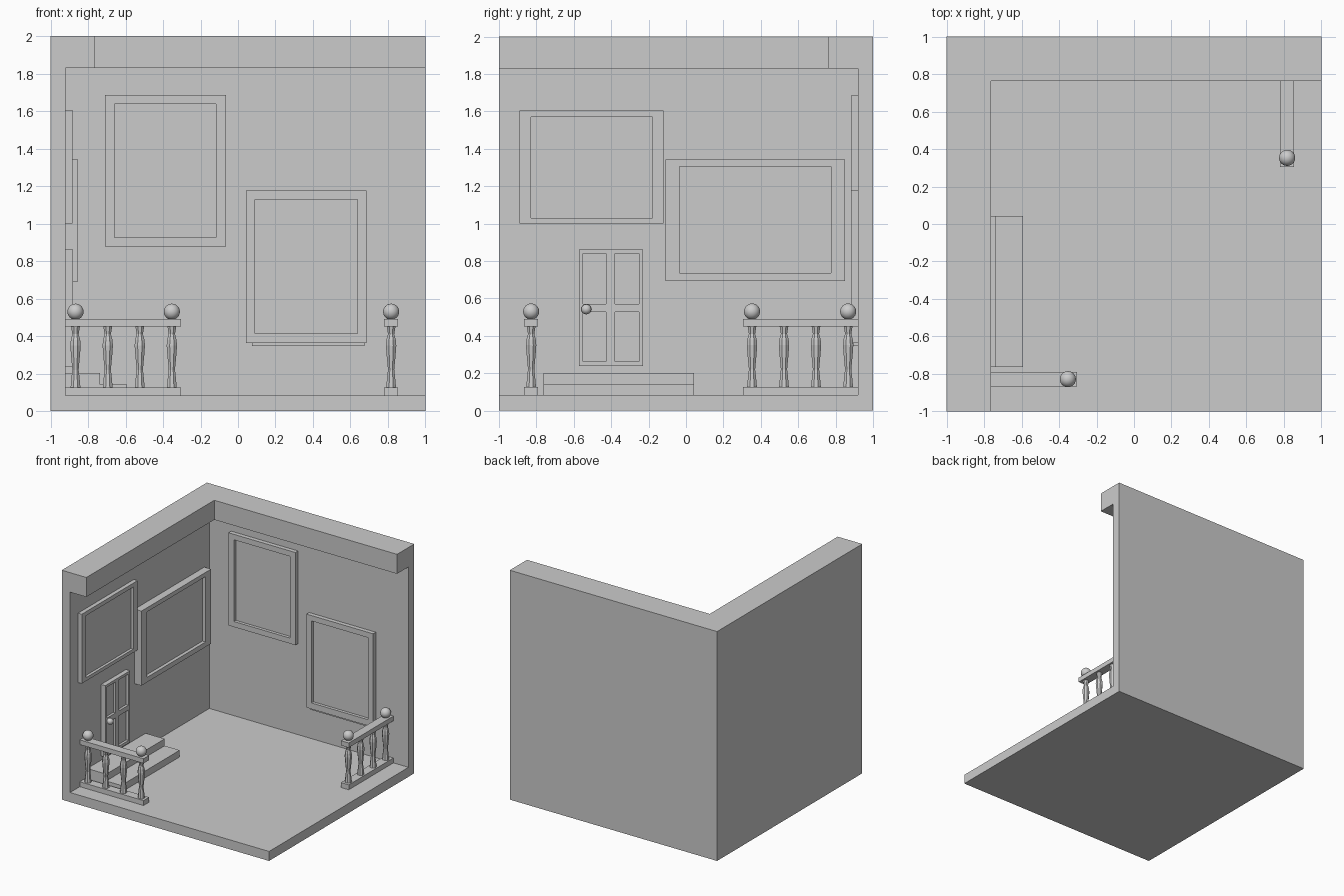
import bpy, bmesh
from mathutils import Vector
from math import cos, sin, pi

if "Cube" in bpy.data.objects:
    bpy.data.objects.remove(bpy.data.objects["Cube"])

IN = 0.92     # inner face of both walls
FLOOR = 0.083


def finish(name, bm, smooth=False):
    bmesh.ops.recalc_face_normals(bm, faces=bm.faces)
    mesh = bpy.data.meshes.new(name)
    bm.to_mesh(mesh)
    bm.free()
    for p in mesh.polygons:
        p.use_smooth = smooth
    obj = bpy.data.objects.new(name, mesh)
    bpy.context.collection.objects.link(obj)
    return obj


def box(name, a, b):
    bm = bmesh.new()
    bmesh.ops.create_cube(bm, size=1)
    for v in bm.verts:
        v.co = Vector([(a[i] + b[i]) / 2 + v.co[i] * abs(b[i] - a[i]) for i in range(3)])
    return finish(name, bm)


def ball(name, centre, r):
    bm = bmesh.new()
    bmesh.ops.create_uvsphere(bm, u_segments=24, v_segments=12, radius=r)
    bmesh.ops.translate(bm, verts=bm.verts, vec=centre)
    return finish(name, bm, True)


def lathe(name, x, y, profile, sides=8):
    bm = bmesh.new()
    rings = [[bm.verts.new((x + r * cos(2 * pi * (k + .5) / sides),
                            y + r * sin(2 * pi * (k + .5) / sides), z))
              for k in range(sides)] for r, z in profile]
    for lo, hi in zip(rings, rings[1:]):
        for k in range(sides):
            n = (k + 1) % sides
            bm.faces.new((lo[k], lo[n], hi[n], hi[k]))
    bm.faces.new(rings[0])
    bm.faces.new(rings[-1])
    return finish(name, bm)


# Local wall coordinates (along, up, out of wall) to world
def on_left(u, v, d):
    return Vector((-IN + d, u, v))


def on_back(u, v, d):
    return Vector((u, IN - d, v))


def panel(name, wall, us, vs, depth, pane):
    """Slab on a wall; odd grid cells are sunk to the pane depth."""
    bm = bmesh.new()
    g = [[bm.verts.new(wall(u, v, depth)) for v in vs] for u in us]
    sunk = []
    for i in range(len(us) - 1):
        for j in range(len(vs) - 1):
            f = bm.faces.new((g[i][j], g[i + 1][j], g[i + 1][j + 1], g[i][j + 1]))
            if i % 2 and j % 2:
                sunk.append(f)
    rim = [e for e in bm.edges if e.is_boundary]
    out = wall(0, 0, 1) - wall(0, 0, 0)
    # recesses
    ext = bmesh.ops.inset_individual(bm, faces=sunk, thickness=0, depth=0)
    for f in sunk:
        bmesh.ops.translate(bm, verts=f.verts, vec=out * (pane - depth))
    # outer sides and back
    ext = bmesh.ops.extrude_edge_only(bm, edges=rim)["geom"]
    bmesh.ops.translate(bm, verts=[x for x in ext if isinstance(x, bmesh.types.BMVert)],
                        vec=-out * depth)
    bmesh.ops.holes_fill(bm, edges=[e for e in bm.edges if e.is_boundary], sides=0)
    return finish(name, bm)


# Floor
box("floor", (-IN, -1, 0), (1, IN, FLOOR))

# Both walls with overhanging crown: one profile swept round a mitred corner
bm = bmesh.new()
prof = [(0, 0), (.08, 0), (.08, 1.83), (.237, 1.83), (.237, 2), (0, 2)]
rings = [[bm.verts.new(p) for p in ring] for ring in (
    [(-1 + d, -1, z) for d, z in prof],
    [(-1 + d, 1 - d, z) for d, z in prof],
    [(1, 1 - d, z) for d, z in prof])]
for a, b in zip(rings, rings[1:]):
    for k in range(6):
        n = (k + 1) % 6
        bm.faces.new((a[k], a[n], b[n], b[k]))
bm.faces.new(rings[0])
bm.faces.new(rings[2])
finish("walls_and_crown", bm)

# Picture frames
panel("left_picture_front", on_left, (-.89, -.83, -.18, -.12), (1.0, 1.03, 1.57, 1.605), .036, .012)
panel("left_picture_rear", on_left, (-.11, -.035, .775, .85), (.692, .735, 1.305, 1.342), .065, .035)
panel("back_picture_left", on_back, (-.71, -.658, -.118, -.065), (.877, .925, 1.637, 1.685), .037, .01)
panel("back_picture_right", on_back, (.042, .09, .637, .685), (.362, .415, 1.13, 1.177), .037, .01)
box("back_picture_ledge", (.075, .895, .347), (.675, IN, .37))

# Door with four panes and knob
panel("door", on_left, (-.572, -.55, -.428, -.38, -.252, -.23),
      (.238, .262, .527, .57, .84, .862), .04, .018)
ball("door_knob", (-.86, -.533, .542), .027)

# Steps
box("lower_step", (-IN, -.763, FLOOR - .01), (-.592, .042, .142))
box("upper_step", (-IN, -.763, .14), (-.737, .042, .202))

# Railings
BALUSTER = [(.029, .12), (.022, .19), (.018, .22), (.026, .30), (.030, .35),
            (.027, .38), (.018, .41), (.026, .455)]


def railing(name, place):
    """place(distance from wall, sideways) gives x, y."""
    for part, z0, z1 in (("bottom_rail", FLOOR - .01, .126), ("top_rail", .45, .491)):
        box(f"{name}_{part}", (*place(0, -.038), z0), (*place(.615, .038), z1))
    for i, s in enumerate((.053, .225, .396, .567)):
        lathe(f"{name}_baluster_{i + 1}", *place(s, 0), BALUSTER)
        if i in (0, 3):
            ball(f"{name}_finial_{i + 1}", (*place(s, 0), .53), .043)


railing("left_railing", lambda s, t: (-IN + s, -.828 + t))
railing("right_railing", lambda s, t: (.817 + t, IN - s))
